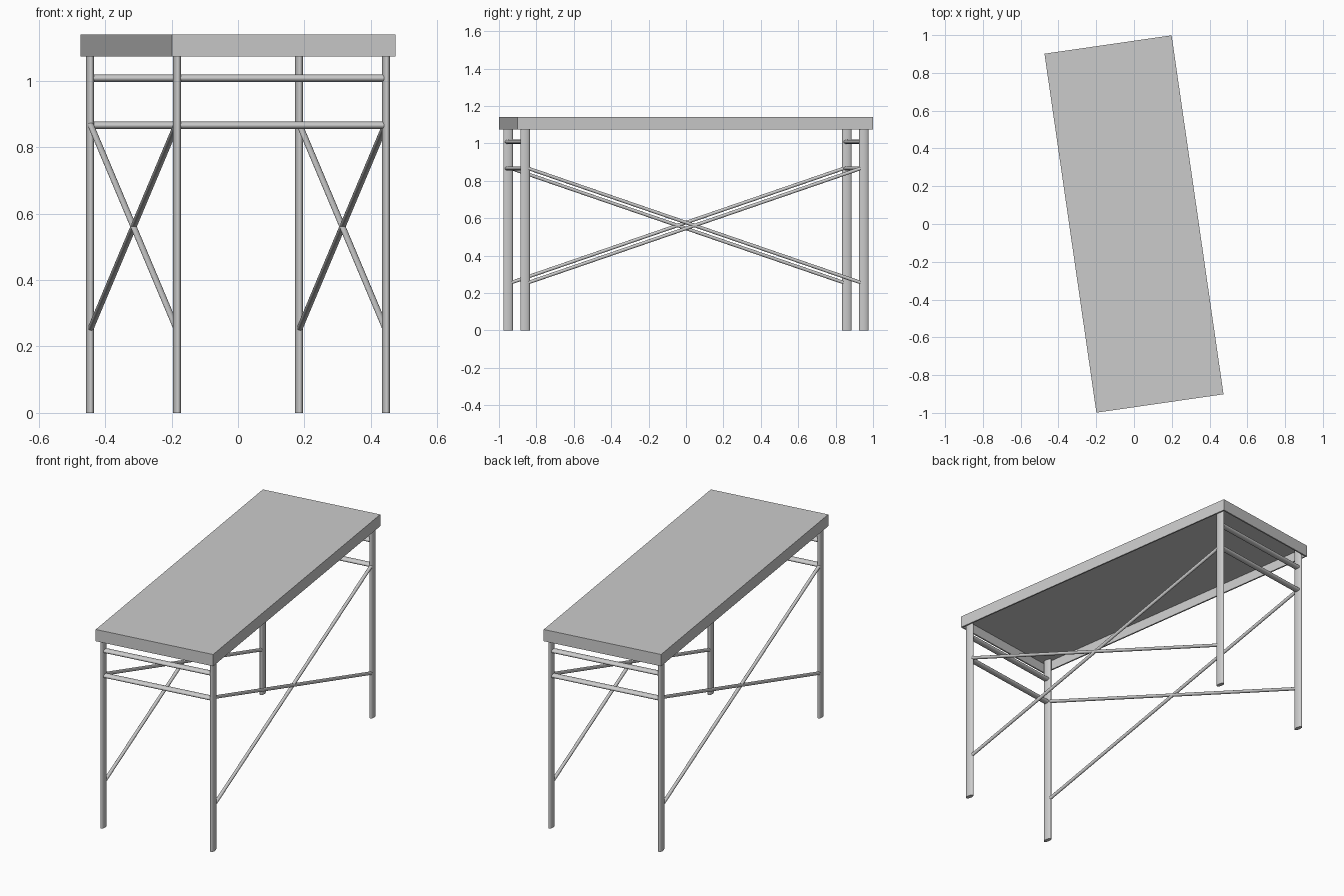
import bpy, bmesh, math
from mathutils import Matrix, Vector

if "Cube" in bpy.data.objects:
    bpy.data.objects.remove(bpy.data.objects["Cube"])

ROT = Matrix.Rotation(math.radians(8.23), 4, 'Z')   # table stands slightly turned
W, L, TOP, BOTTOM = 0.68, 1.92, 1.14, 1.073         # table top size
WALL = 0.012                                        # sheet thickness of the top
U, V = 0.318, 0.915                                 # leg positions in table axes


def add_object(name, bm, smooth):
    mesh = bpy.data.meshes.new(name)
    bm.to_mesh(mesh)
    bm.free()
    obj = bpy.data.objects.new(name, mesh)
    bpy.context.collection.objects.link(obj)
    obj.matrix_world = ROT
    if smooth:
        bpy.context.view_layer.objects.active = obj
        obj.select_set(True)
        bpy.ops.object.shade_smooth_by_angle(angle=math.radians(35))
        obj.select_set(False)
    return obj


def bar(name, start, end, side_radius, other_radius, side):
    """Oval bar from start to end; side is the direction of side_radius."""
    a, b = Vector(start), Vector(end)
    axis = (b - a).normalized()
    x = Vector(side)
    x = (x - axis * x.dot(axis)).normalized()
    y = axis.cross(x)
    frame = Matrix((x, y, axis)).transposed().to_4x4()
    frame.translation = (a + b) / 2
    bm = bmesh.new()
    bmesh.ops.create_cone(bm, cap_ends=True, segments=24, radius1=1, radius2=1,
                          depth=(b - a).length)
    bmesh.ops.scale(bm, vec=(side_radius, other_radius, 1), verts=bm.verts)
    bmesh.ops.transform(bm, matrix=frame, verts=bm.verts)
    return add_object(name, bm, True)


# Table top: tray with folded-down edges, hollow underneath
bm = bmesh.new()
bmesh.ops.create_cube(bm, size=1)
bmesh.ops.scale(bm, vec=(W, L, TOP - BOTTOM), verts=bm.verts)
bmesh.ops.translate(bm, vec=(0, 0, (TOP + BOTTOM) / 2), verts=bm.verts)
under = min(bm.faces, key=lambda f: f.calc_center_median().z)
bmesh.ops.inset_region(bm, faces=[under], thickness=WALL)
inner = bmesh.ops.extrude_discrete_faces(bm, faces=[under])["faces"][0]
bmesh.ops.translate(bm, vec=(0, 0, TOP - BOTTOM - WALL), verts=inner.verts)
bmesh.ops.recalc_face_normals(bm, faces=bm.faces)
add_object("table_top", bm, False)

# Oval legs reaching up inside the tray
for sv, end in ((-1, "front"), (1, "back")):
    for su, side in ((-1, "left"), (1, "right")):
        bar(f"leg_{end}_{side}", (su * U, sv * V, 0), (su * U, sv * V, TOP - WALL),
            0.0122, 0.0255, (1, 0, 0))

    # Two cross rails at each end
    for z, level in ((1.008, "upper"), (0.866, "lower")):
        bar(f"{level}_rail_{end}", (-U, sv * V, z), (U, sv * V, z),
            0.0185, 0.0115, (0, 1, 0))

# Crossed braces along both long sides
for su, side in ((-1, "left"), (1, "right")):
    for sv, way in ((-1, "rising"), (1, "falling")):
        bar(f"brace_{side}_{way}", (su * U, sv * (V - 0.015), 0.255),
            (su * U, -sv * (V - 0.015), 0.867), 0.0092, 0.0092, (1, 0, 0))
